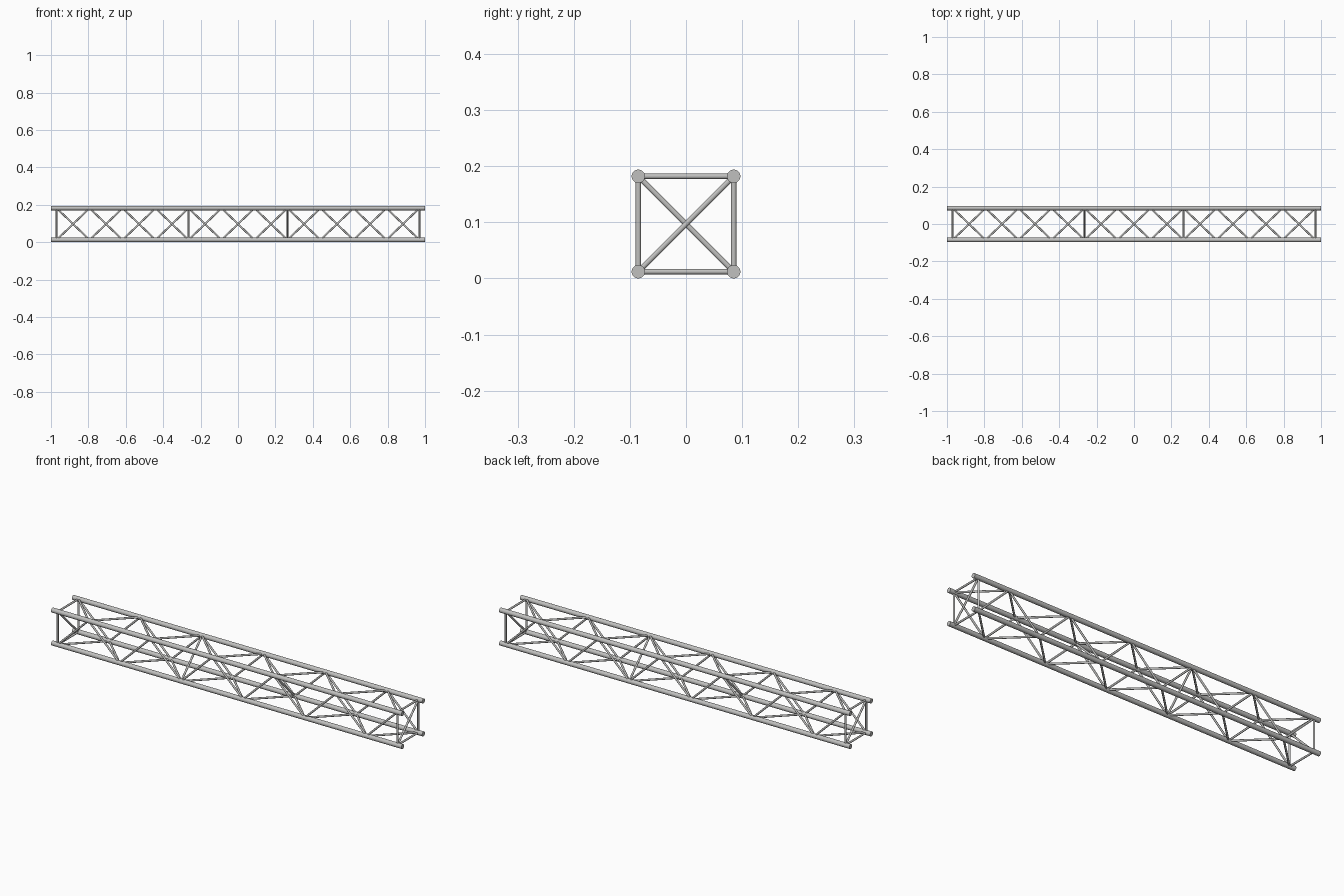
import bpy
from mathutils import Vector

if "Cube" in bpy.data.objects:
    bpy.data.objects.remove(bpy.data.objects["Cube"])

# Dimensions
HALF = 0.085            # chord offset from the truss axis
CHORD_R, BRACE_R = 0.012, 0.005
MID_Z = HALF + CHORD_R
END_X, PANELS = 0.97, 11
STEP = 2 * END_X / PANELS

metal = bpy.data.materials.new("light_grey_metal")
metal.diffuse_color = (0.53, 0.53, 0.52, 1)
metal.use_nodes = True
metal.node_tree.nodes["Principled BSDF"].inputs["Base Color"].default_value = metal.diffuse_color


def tube(name, a, b, radius, sides):
    """Solid round bar between two points."""
    a, b = Vector(a), Vector(b)
    d = b - a
    bpy.ops.mesh.primitive_cylinder_add(
        vertices=sides, radius=radius, depth=d.length,
        location=(a + b) / 2, rotation=d.to_track_quat('Z', 'Y').to_euler())
    ob = bpy.context.object
    ob.name = name
    ob.data.materials.append(metal)
    bpy.ops.object.shade_smooth_by_angle(angle=0.7)
    return ob


def node(k, corner):
    """Point on a chord at panel line k."""
    return (-END_X + k * STEP, corner[0] * HALF, MID_Z + corner[1] * HALF)


# Corners going round the square: front bottom, front top, back top, back bottom
corners = [(-1, -1), (-1, 1), (1, 1), (1, -1)]
names = ["front_bottom", "front_top", "back_top", "back_bottom"]
faces = ["front", "top", "back", "bottom"]

# Four main chords
for c, n in zip(corners, names):
    y, z = c[0] * HALF, MID_Z + c[1] * HALF
    tube(n + "_chord", (-1, y, z), (1, y, z), CHORD_R, 24)

for i, face in enumerate(faces):
    a, b = corners[i], corners[(i + 1) % 4]
    # Square end frames
    for k, end in ((0, "left"), (PANELS, "right")):
        tube(f"{end}_end_{face}_strut", node(k, a), node(k, b), BRACE_R, 12)
    # Zigzag lacing: even corners meet at even panel lines, odd at odd lines
    even, odd = (a, b) if i % 2 == 0 else (b, a)
    for k in range(PANELS):
        p, q = (even, odd) if k % 2 == 0 else (odd, even)
        tube(f"{face}_lacing", node(k, p), node(k + 1, q), BRACE_R, 12)

# Cross-section diagonals at both ends and at two inner panel lines
for k, c in ((0, 1), (4, 0), (7, 1), (PANELS, 0)):
    tube("cross_diagonal", node(k, corners[c]), node(k, corners[c + 2]), BRACE_R, 12)
